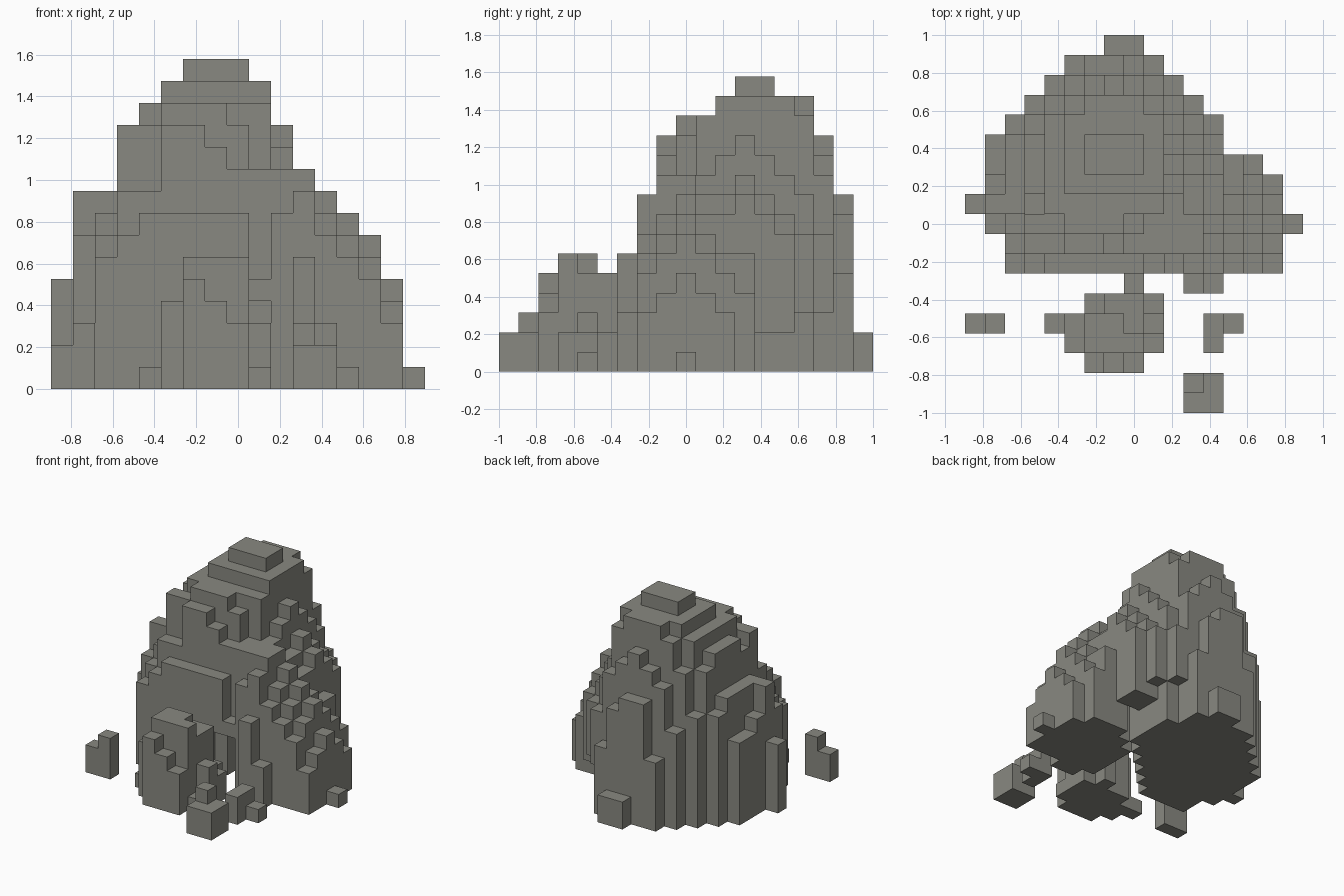
import bpy, bmesh

if "Cube" in bpy.data.objects:
    bpy.data.objects.remove(bpy.data.objects["Cube"])

S = 2 / 19                      # block size; grid is 17 x 19 x 15 blocks
# tallest block per column, seen from the front (x) and from the side (y)
FRONT = [5, 9, 9, 12, 13, 14, 15, 15, 15, 14, 12, 10, 9, 8, 7, 5, 1]
SIDE = [2, 3, 5, 6, 6, 5, 6, 9, 12, 13, 13, 14, 15, 15, 14, 14, 12, 9, 2]

rock = bpy.data.materials.new("dark_rock")
rock.diffuse_color = (0.25, 0.25, 0.22, 1)
rock.use_nodes = True
rock.node_tree.nodes["Principled BSDF"].inputs["Base Color"].default_value = rock.diffuse_color


def build(name, columns):
    """Turn {(i, j): (bottom, top)} block columns into one outer skin."""
    solid = {(i, j, k) for (i, j), (lo, hi) in columns.items() for k in range(lo, hi)}
    bm = bmesh.new()
    verts = {}

    def corner(p):
        if p not in verts:
            verts[p] = bm.verts.new(((p[0] - 8.5) * S, (p[1] - 9.5) * S, p[2] * S))
        return verts[p]

    for cell in sorted(solid):
        for axis in range(3):
            for side in (0, 1):
                near = list(cell)
                near[axis] += 2 * side - 1
                if tuple(near) in solid:
                    continue
                u, v = (axis + 1) % 3, (axis + 2) % 3
                quad = []
                for du, dv in ((0, 0), (1, 0), (1, 1), (0, 1)):
                    p = list(cell)
                    p[axis] += side
                    p[u] += du
                    p[v] += dv
                    quad.append(corner(tuple(p)))
                bm.faces.new(quad if side else quad[::-1])
    mesh = bpy.data.meshes.new(name)
    bm.to_mesh(mesh)
    bm.free()
    mesh.materials.append(rock)
    obj = bpy.data.objects.new(name, mesh)
    bpy.context.collection.objects.link(obj)


def stone(name, rows):
    """Small rock: {j: (first i, heights...)}."""
    build(name, {(r[0] + n, j): (0, h) for j, r in rows.items() for n, h in enumerate(r[1:])})


# main outcrop: first and last block of each row, from front to back
ROWS = {7: (2, 15), 8: (2, 15), 9: (1, 16), 10: (0, 15), 11: (1, 15), 12: (1, 14),
        13: (1, 12), 14: (2, 12), 15: (3, 11), 16: (4, 10), 17: (5, 9), 18: (7, 8)}
# stepped ledges: row -> first block, then heights
LEDGES = {7: (2, 6, 7, 8, 8, 8, 8, 8, 5, 8, 9), 8: (2, 7, 9, 9, 12, 12, 11, 10, 10, 10, 10),
          9: (3, 12, 12, 13, 13, 13, 12, 10, 10), 17: (5, 5, 9, 9, 8, 5)}
# passage at ground level between the two feet of the outcrop: row -> (first, last, height)
PASSAGE = {7: (6, 9, 4), 8: (7, 9, 4), 9: (8, 9, 4), 10: (9, 9, 4), 11: (10, 10, 3),
           12: (11, 11, 3), 13: (11, 12, 2), 14: (11, 12, 2), 15: (11, 11, 3), 16: (10, 10, 3)}


def height(i, j):
    if j in LEDGES and 0 <= i - LEDGES[j][0] < len(LEDGES[j]) - 1:
        return LEDGES[j][1 + i - LEDGES[j][0]]
    # main peak: rounded at front left, more pointed elsewhere
    ry = 5.8 if j > 12.5 else 7.0
    p, e = (1.4, 3.4) if j > 12.5 or i > 7 else (2, 3)
    t = ((abs(i - 7) / 7.2) ** p + (abs(j - 12.5) / ry) ** p) ** (1 / p)
    h = 15 * (1 - t ** e)
    if 6 <= i <= 8 and 12 <= j <= 13:
        h = 15
    # right shoulder falls away either side of its ridge
    if i >= 10:
        h = min(h, FRONT[i] - abs(j - 12))
        h = max(h, FRONT[i] - abs(j - 9) - 2 * (i == 10))
    # left shoulder
    if i <= 2:
        h = max(h, FRONT[i] - (3 - i) * abs(j - 10))
    return max(1 + (j == 18), min(round(h), FRONT[i], SIDE[j]))


outcrop = {}
for j, (a, b) in ROWS.items():
    for i in range(a, b + 1):
        p = PASSAGE.get(j, (1, 0, 0))
        lo = p[2] if p[0] <= i <= p[1] else 0
        outcrop[i, j] = (lo, max(height(i, j), lo + 1))
outcrop[11, 6] = (0, 6)         # front spire and its step
outcrop[12, 6] = (0, 3)
build("main_outcrop", outcrop)

# boulder standing in front
stone("front_boulder", {2: (6, 5, 4, 3), 3: (5, 4, 6, 6, 6, 1),
                        4: (4, 1, 4, 6, 6, 5, 3), 5: (6, 4, 5, 5, 2), 6: (8, 2)})
# loose rocks
stone("left_stone", {4: (0, 2, 3)})
stone("right_stone", {3: (12, 2), 4: (12, 2, 1)})
stone("near_stone", {0: (11, 2, 2), 1: (11, 3, 2)})
